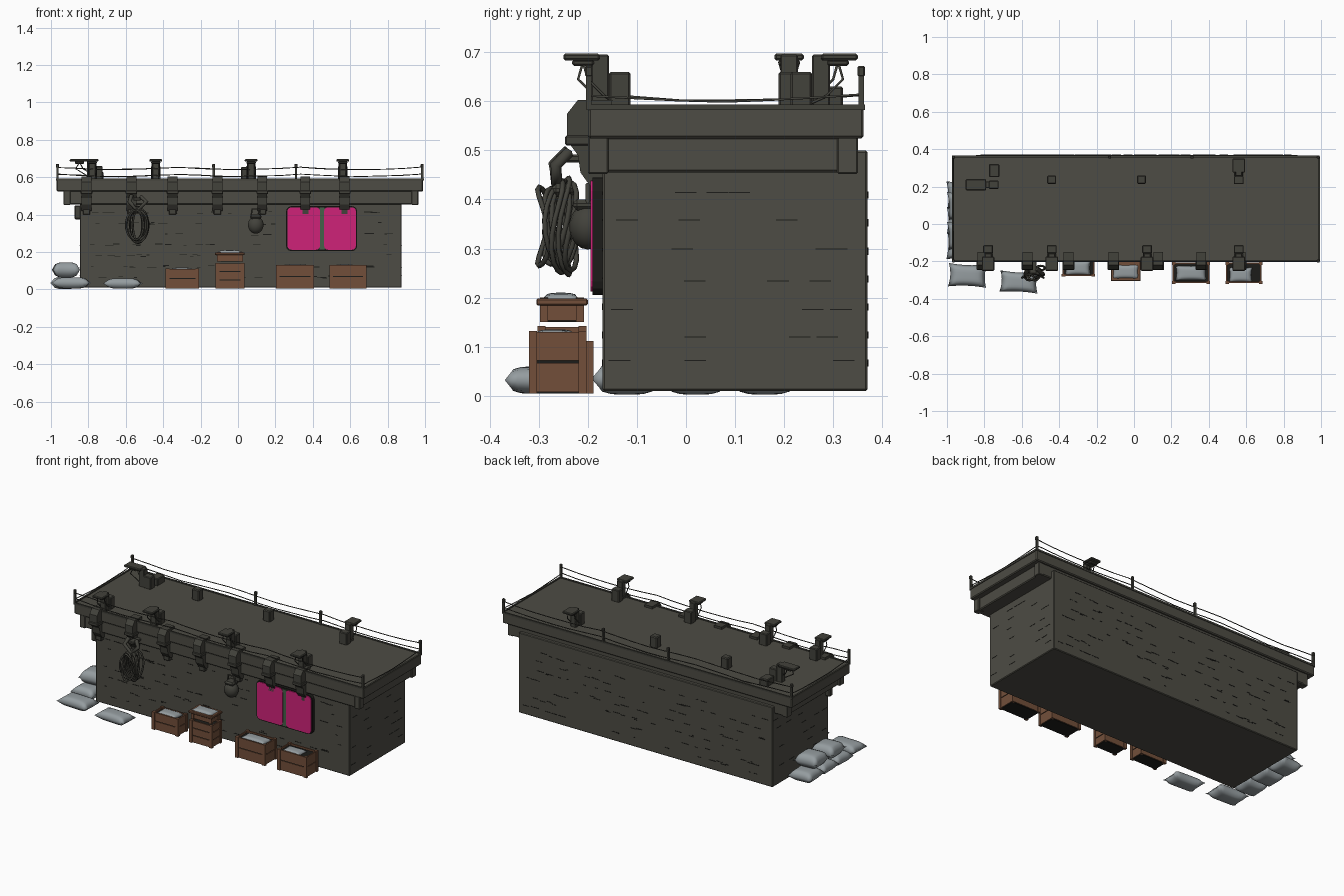
import bpy, bmesh, math, random
from mathutils import Matrix, Vector

random.seed(4)
cube = bpy.data.objects.get("Cube")
if cube:
    bpy.data.objects.remove(cube, do_unlink=True)


def material(name, rgb):
    m = bpy.data.materials.new(name)
    m.use_nodes = True
    m.diffuse_color = (*rgb, 1)
    m.node_tree.nodes["Principled BSDF"].inputs["Base Color"].default_value = (*rgb, 1)
    return m


STONE = material("dark stone", (0.075, 0.072, 0.058))
METAL = material("dark metal", (0.055, 0.054, 0.044))
CRACK = material("crack black", (0.012, 0.012, 0.01))
WOOD = material("crate wood", (0.17, 0.078, 0.042))
CLOTH = material("sandbag grey", (0.3, 0.335, 0.35))
PINK = material("window magenta", (0.62, 0.016, 0.19))
GREEN = material("window green", (0.06, 0.12, 0.065))


def finish(name, bm, mat, smooth=False):
    bmesh.ops.recalc_face_normals(bm, faces=bm.faces[:])
    me = bpy.data.meshes.new(name)
    bm.to_mesh(me)
    bm.free()
    ob = bpy.data.objects.new(name, me)
    bpy.context.scene.collection.objects.link(ob)
    me.materials.append(mat)
    if smooth:
        for p in me.polygons:
            p.use_smooth = True
    return ob


def add_box(bm, x, y, z):
    """Add a box given (low, high) pairs on each axis."""
    lo, hi = Vector((x[0], y[0], z[0])), Vector((x[1], y[1], z[1]))
    mat = Matrix.Translation((lo + hi) / 2) @ Matrix.Diagonal((*(hi - lo), 1))
    return bmesh.ops.create_cube(bm, size=1, matrix=mat)["verts"]


def box(name, x, y, z, mat, bevel=0.0):
    bm = bmesh.new()
    add_box(bm, x, y, z)
    if bevel:
        bmesh.ops.bevel(bm, geom=bm.edges[:], offset=bevel, segments=1, affect='EDGES')
    return finish(name, bm, mat)


def panel(name, x, y, z, mat, radius):
    """Plate facing the front with rounded corners."""
    bm = bmesh.new()
    add_box(bm, x, y, z)
    edges = [e for e in bm.edges if abs((e.verts[0].co - e.verts[1].co).y) > 1e-4]
    bmesh.ops.bevel(bm, geom=edges, offset=radius, segments=3, profile=0.5, affect='EDGES')
    return finish(name, bm, mat)


def prism(name, outline, x0, x1, mat):
    """Extrude a (y, z) outline along x."""
    bm = bmesh.new()
    face = bm.faces.new([bm.verts.new((x0, y, z)) for y, z in outline])
    out = bmesh.ops.extrude_face_region(bm, geom=[face])["geom"]
    bmesh.ops.translate(bm, vec=(x1 - x0, 0, 0),
                        verts=[v for v in out if isinstance(v, bmesh.types.BMVert)])
    return finish(name, bm, mat)


def tube(name, points, radius, mat, cyclic=False):
    cu = bpy.data.curves.new(name, 'CURVE')
    cu.dimensions = '3D'
    cu.bevel_depth, cu.bevel_resolution, cu.use_fill_caps = radius, 1, True
    sp = cu.splines.new('POLY')
    sp.points.add(len(points) - 1)
    for p, co in zip(sp.points, points):
        p.co = (*co, 1)
    sp.use_cyclic_u = cyclic
    cu.materials.append(mat)
    ob = bpy.data.objects.new(name, cu)
    bpy.context.scene.collection.objects.link(ob)
    return ob


def sandbag(name, center, size, turn=0.0):
    """Pillow with pinched corners."""
    bm = bmesh.new()
    for side in (1, -1):
        for v in bmesh.ops.create_grid(bm, x_segments=10, y_segments=8, size=1)["verts"]:
            u, w = v.co.x, v.co.y
            v.co.z = side * math.sqrt(max(0, (1 - u ** 4) * (1 - w ** 4)))
            v.co.x, v.co.y = u * (0.9 + 0.1 * w * w), w * (0.88 + 0.12 * u * u)
    bmesh.ops.remove_doubles(bm, verts=bm.verts[:], dist=0.001)
    bm.transform(Matrix.Translation(center) @ Matrix.Rotation(turn, 4, 'Z')
                 @ Matrix.Diagonal((size[0] / 2, size[1] / 2, size[2] / 2, 1)))
    finish(name, bm, CLOTH, True)


# Walls, stepped cornice and roof
box("walls", (-0.845, 0.875), (-0.17, 0.37), (0.01, 0.5), STONE, 0.004)
box("lower_cornice", (-0.92, 0.955), (-0.195, 0.35), (0.455, 0.528), STONE, 0.005)
box("roof_slab", (-0.97, 0.99), (-0.2, 0.362), (0.524, 0.588), STONE, 0.005)
for x in (-0.92, 0.94):
    for y in (-0.18, 0.328):
        box("cornice_end_block", (x - 0.012, x + 0.024), (y - 0.02, y + 0.022), (0.452, 0.53), STONE, 0.003)
for y in (-0.2, 0.358):
    box("roof_rim_long", (-0.972, 0.992), (y - 0.003, y + 0.007), (0.582, 0.593), METAL)
for x in (-0.972, 0.986):
    box("roof_rim_short", (x - 0.002, x + 0.008), (-0.2, 0.362), (0.582, 0.593), METAL)

# Broken mortar lines between stone courses
bm = bmesh.new()
for row in range(1, 8):
    for _ in range(18):
        z = 0.01 + row * 0.057 + random.uniform(-0.006, 0.006)
        half = random.uniform(0.006, 0.026)
        x = random.uniform(-0.8, 0.83)
        for wall_y in (-0.17, 0.37):
            x = random.uniform(-0.8, 0.83)
            if wall_y > 0 or not (0.2 < x < 0.69 and z > 0.17):
                add_box(bm, (x - half, x + half), (wall_y - 0.0015, wall_y + 0.0015), (z - 0.0018, z + 0.0018))
    for wall_x in (-0.845, 0.875):
        for _ in range(3):
            y = random.uniform(-0.14, 0.34)
            add_box(bm, (wall_x - 0.0015, wall_x + 0.0015), (y - 0.022, y + 0.022), (z - 0.001, z + 0.001))
finish("mortar_cracks", bm, CRACK)

# Clamps hooked over the front edge of the roof
hook = [(-0.15, 0.603), (-0.22, 0.603), (-0.242, 0.575), (-0.242, 0.52), (-0.22, 0.49),
        (-0.215, 0.455), (-0.19, 0.42), (-0.165, 0.42)]
for x in (-0.81, -0.57, -0.35, -0.11, 0.13, 0.36, 0.57):
    prism("roof_clamp", hook, x - 0.026, x + 0.026, METAL)
    box("clamp_band", (x - 0.031, x + 0.031), (-0.246, -0.19), (0.51, 0.53), METAL, 0.003)
    box("clamp_foot", (x - 0.02, x + 0.02), (-0.195, -0.165), (0.4, 0.455), METAL, 0.004)

# Window with two panes
panel("window_frame", (0.257, 0.637), (-0.19, -0.165), (0.205, 0.445), CRACK, 0.028)
panel("window_divider", (0.436, 0.464), (-0.194, -0.185), (0.213, 0.437), GREEN, 0.004)
for x0, x1 in ((0.264, 0.439), (0.46, 0.631)):
    panel("window_pane", (x0, x1), (-0.195, -0.186), (0.212, 0.439), PINK, 0.022)

# Posts and sagging wires around the roof
corners = [(-0.965, -0.198), (0.985, -0.198), (0.985, 0.357), (-0.965, 0.357)]
for x, y in corners + [(-0.13, 0.357), (0.31, 0.357)]:
    box("rail_post", (x - 0.006, x + 0.006), (y - 0.006, y + 0.006), (0.585, 0.655), METAL)
    box("rail_post_cap", (x - 0.008, x + 0.008), (y - 0.008, y + 0.008), (0.65, 0.672), METAL, 0.003)
for i, a in enumerate(corners):
    b = corners[(i + 1) % 4]
    spans = 1 if i % 2 else 3
    for z in (0.618, 0.655) if i % 2 == 0 else (0.615,):
        pts = []
        for k in range(spans * 6 + 1):
            t = k / (spans * 6)
            sag = 0.012 * math.sin(math.pi * (k % 6) / 6) + random.uniform(0, 0.004)
            pts.append((a[0] + (b[0] - a[0]) * t, a[1] + (b[1] - a[1]) * t, z - sag))
        tube("rail_wire", pts, 0.0025, METAL)


# Roof lamps: pedestal, post, head plate and drooping cable
def roof_lamp(x, y, dx, dy, reach):
    box("lamp_pedestal", (x - 0.026, x + 0.026), (y - 0.022, y + 0.022), (0.585, 0.66), METAL, 0.004)
    px, py = x + dx * 0.04, y + dy * 0.04
    box("lamp_post", (px - 0.018, px + 0.018), (py - 0.018, py + 0.018), (0.585, 0.695), METAL, 0.003)
    ex, ey = x + dx * reach, y + dy * reach
    wx, wy = 0.034 * abs(dy), 0.03 * abs(dx)
    box("lamp_head", (min(px, ex) - wx, max(px, ex) + wx), (min(py, ey) - wy, max(py, ey) + wy),
        (0.683, 0.697), METAL, 0.004)
    mx, my = x + dx * reach * 0.65, y + dy * reach * 0.65
    box("lamp_lens", (mx - 0.025, mx + 0.025), (my - 0.022, my + 0.022), (0.672, 0.685), METAL, 0.004)
    for s in (-0.02, 0.02):
        cable = [(mx + s * abs(dy), my + s * abs(dx), 0.68), (mx + s, my + s / 2, 0.645),
                 (px + s, py + s / 2, 0.61), (x + s, y + s / 2, 0.592)]
        tube("lamp_cable", cable, 0.003, METAL)


for x in (-0.78, -0.44, 0.07, 0.56):
    roof_lamp(x, -0.135, 0, -1, 0.115)
roof_lamp(0.56, 0.235, 0, 1, 0.115)
roof_lamp(-0.75, 0.21, -1, 0, 0.15)
box("roof_vent_box", (-0.775, -0.72), (0.25, 0.32), (0.585, 0.63), METAL, 0.004)
for x in (-0.44, 0.04):
    box("roof_vent", (x - 0.024, x + 0.024), (0.215, 0.26), (0.585, 0.655), METAL, 0.005)

# Coiled rope on a hook
for i in range(9):
    w, drop, yy = random.uniform(0.025, 0.063), random.uniform(0.075, 0.1), -0.235 - 0.055 * (i % 5) / 4
    loop = [(-0.54 + w * math.sin(a) + 0.008 * math.cos(i), yy + 0.012 * math.sin(2 * a + i),
             0.345 + drop * math.cos(a)) for a in [k * math.tau / 18 for k in range(18)]]
    tube("rope_loop", loop, 0.0055, METAL, True)
box("rope_binding", (-0.575, -0.505), (-0.275, -0.225), (0.405, 0.432), METAL, 0.01)
tube("rope_tail", [(-0.57, -0.24, 0.5), (-0.58, -0.27, 0.47), (-0.54, -0.262, 0.42),
                   (-0.49, -0.265, 0.47), (-0.52, -0.24, 0.495)], 0.012, METAL)
box("rope_hook", (-0.56, -0.52), (-0.265, -0.19), (0.475, 0.492), METAL, 0.004)

# Round hanging lantern
bm = bmesh.new()
bmesh.ops.create_uvsphere(bm, u_segments=14, v_segments=9, radius=1,
                          matrix=Matrix.Translation((0.095, -0.2, 0.345)) @ Matrix.Diagonal((0.043, 0.038, 0.047, 1)))
finish("lantern", bm, METAL, True)
box("lantern_cap", (0.065, 0.125), (-0.23, -0.17), (0.378, 0.4), METAL, 0.008)
tube("lantern_handle", [(0.07, -0.2, 0.39), (0.075, -0.2, 0.43), (0.115, -0.2, 0.43), (0.12, -0.2, 0.39)], 0.005, METAL)
box("wall_hook", (-0.875, -0.84), (-0.175, -0.14), (0.375, 0.45), METAL, 0.006)


# Wooden crates with slats and corner posts
def crate(x, y, z, rows, depth=0.012):
    box("crate_core", (x[0] + 0.006, x[1] - 0.006), (y[0] + 0.006, y[1] - 0.006), (z[0], z[1] - depth), CRACK)
    h = (z[1] - z[0]) / rows
    bm = bmesh.new()
    for r in range(rows):
        zz = (z[0] + r * h + 0.003, z[0] + (r + 1) * h - 0.002)
        for yy in (y[0] + 0.002, y[1] - 0.01):
            add_box(bm, x, (yy, yy + 0.008), zz)
        for xx in (x[0] + 0.002, x[1] - 0.01):
            add_box(bm, (xx, xx + 0.008), y, zz)
    for xx in (x[0], x[1] - 0.016):
        for yy in (y[0] - 0.002, y[1] - 0.014):
            add_box(bm, (xx - 0.002, xx + 0.018), (yy, yy + 0.016), z)
    finish("crate_slats", bm, WOOD)


crate((-0.385, -0.21), (-0.28, -0.19), (0.005, 0.112), 2)
crate((0.205, 0.405), (-0.318, -0.205), (0.005, 0.132), 2)
crate((0.49, 0.685), (-0.318, -0.205), (0.005, 0.132), 2)
crate((-0.118, 0.032), (-0.3, -0.205), (0.005, 0.142), 3)
crate((-0.11, 0.025), (-0.295, -0.21), (0.15, 0.2), 1)
box("crate_lid", (-0.124, 0.036), (-0.305, -0.2), (0.184, 0.198), WOOD, 0.003)
for x, y, z, w in ((-0.3, -0.235, 0.1, 0.14), (-0.045, -0.255, 0.193, 0.155),
                   (0.305, -0.262, 0.118, 0.175), (0.57, -0.272, 0.118, 0.13)):
    sandbag("crate_filling", (x, y, z), (w, 0.085, 0.034))

# Sandbags on the ground and stacked along the end wall
sandbag("front_sandbag", (-0.615, -0.31, 0.032), (0.205, 0.115, 0.055), -0.05)
sandbag("corner_sandbag", (-0.89, -0.275, 0.035), (0.205, 0.125, 0.06), -0.04)
for i, y in enumerate((-0.12, 0.02, 0.16)):
    sandbag("end_sandbag", (-0.925, y, 0.035), (0.15, 0.145, 0.065), 0.05 * (i - 1))
for y in (-0.06, 0.1):
    sandbag("upper_sandbag", (-0.92, y, 0.105), (0.15, 0.15, 0.08), 0.06)
